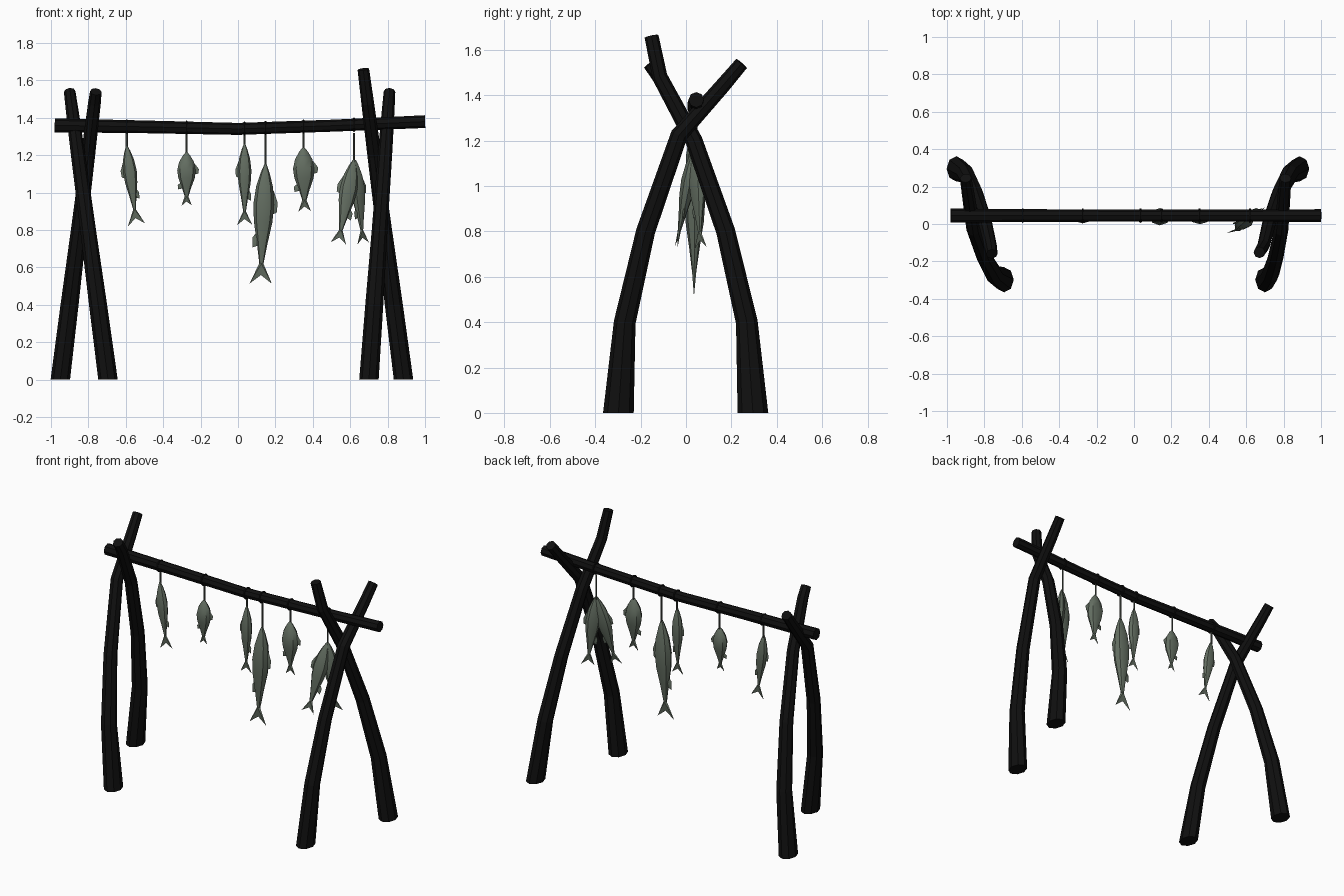
import bpy, bmesh, math
from mathutils import Vector

if "Cube" in bpy.data.objects:
    bpy.data.objects.remove(bpy.data.objects["Cube"])


def material(name, rgb):
    m = bpy.data.materials.new(name)
    m.use_nodes = True
    m.diffuse_color = (*rgb, 1)
    bsdf = m.node_tree.nodes["Principled BSDF"]
    bsdf.inputs["Base Color"].default_value = (*rgb, 1)
    bsdf.inputs["Roughness"].default_value = 0.9
    return m


WOOD = material("charred wood", (0.005, 0.005, 0.005))
FISH = material("dried fish", (0.125, 0.155, 0.12))
CORD = material("cord", (0.07, 0.08, 0.065))


def finish(name, bm, mat, smooth=None):
    bmesh.ops.recalc_face_normals(bm, faces=bm.faces)
    mesh = bpy.data.meshes.new(name)
    bm.to_mesh(mesh)
    bm.free()
    mesh.materials.append(mat)
    ob = bpy.data.objects.new(name, mesh)
    bpy.context.collection.objects.link(ob)
    if smooth:
        bpy.ops.object.select_all(action="DESELECT")
        ob.select_set(True)
        bpy.context.view_layer.objects.active = ob
        bpy.ops.object.shade_smooth_by_angle(angle=math.radians(smooth))
    return ob


def loft(bm, rings, sides=8):
    """Skin elliptical rings given as (centre, half axis u, half axis v)."""
    loops = []
    for c, u, v in rings:
        loops.append([bm.verts.new(c + u * math.cos(a) + v * math.sin(a))
                      for a in (math.tau * i / sides for i in range(sides))])
    for lo, hi in zip(loops, loops[1:]):
        for i in range(sides):
            j = (i + 1) % sides
            bm.faces.new((lo[i], lo[j], hi[j], hi[i]))
    bm.faces.new(loops[0][::-1])
    bm.faces.new(loops[-1])


def log(name, points, radii, side, flat_base=False):
    """Bent log along points; side is a reference direction across it."""
    pts = [Vector(p) for p in points]
    bm = bmesh.new()
    rings = []
    for i, (p, r) in enumerate(zip(pts, radii)):
        t = (pts[min(i + 1, len(pts) - 1)] - pts[max(i - 1, 0)]).normalized()
        stretch = 1
        if flat_base and i == 0:
            t, stretch = Vector((0, 0, 1)), 1.3
        u = (side - t * side.dot(t)).normalized()
        rings.append((p, u * r, t.cross(u) * r * stretch))
    loft(bm, rings)
    return finish(name, bm, WOOD)


# Four crossed poles: profile is (y, z), x runs straight from base to top
back_profile = [(0.295, 0), (0.268, 0.4), (0.175, 0.8), (0.035, 1.2), (-0.115, 1.48)]
front_profile = [(-0.298, 0), (-0.27, 0.4), (-0.178, 0.8), (-0.03, 1.225), (0.16, 1.44)]
pole_radii = [0.052, 0.048, 0.042, 0.038, 0.034, 0.031]
poles = [
    ("right_back_pole", back_profile, -0.95, -0.76, (-0.16, 1.54)),
    ("right_front_pole", front_profile, -0.695, -0.90, (0.245, 1.54)),
    ("left_back_pole", back_profile, 0.885, 0.67, (-0.152, 1.66)),
    ("left_front_pole", front_profile, 0.70, 0.81, (0.245, 1.54)),
]
for name, profile, x0, x1, top in poles:
    path = profile + [top]
    log(name, [(x0 + (x1 - x0) * z / top[1], y, z) for y, z in path],
        pole_radii, Vector((1, 0, 0)), True)

# Sagging cross beam
BEAM_Y = 0.045
beam = [(-0.98, 1.36), (-0.5, 1.352), (0, 1.341), (0.5, 1.358), (1, 1.38)]
log("cross_beam", [(x, BEAM_Y, z) for x, z in beam],
    [0.037, 0.034, 0.032, 0.032, 0.034], Vector((0, 1, 0)))


def fish(name, mouth, neck, width, thick, tail, turn=0, fin_side=1):
    """Spindle body from mouth to tail neck, forked tail, back and belly fins."""
    mouth, neck = Vector(mouth), Vector(neck)
    span = neck - mouth
    d = span.normalized()
    w = Vector((math.cos(turn), math.sin(turn), 0))
    w = (w - d * w.dot(d)).normalized()
    n = d.cross(w)
    bm = bmesh.new()
    profile = [(0, 0.12), (0.08, 0.42), (0.22, 0.8), (0.4, 1), (0.58, 0.88),
               (0.8, 0.5), (1, 0.2)]
    loft(bm, [(mouth + span * t, w * width * s, n * thick * s) for t, s in profile])

    def wedge(outline, mid, depth):
        # thin two-sided fan, thickest at mid and closing on the outline
        rim = [bm.verts.new(p) for p in outline]
        for sign in (1, -1):
            c = bm.verts.new(mid + n * depth * sign)
            for a, b in zip(rim, rim[1:]):
                bm.faces.new((c, a, b))

    root = w * width * 0.2
    wedge([neck - root, neck + d * tail - w * tail * 0.55,
           neck + d * tail * 0.55, neck + d * tail * 0.95 + w * tail * 0.55,
           neck + root], neck, thick * 0.2)

    for side, a, b, tip, reach in ((fin_side, 0.25, 0.5, 0.48, 1.32),
                                   (-fin_side, 0.66, 0.82, 0.84, 0.95)):
        edge = w * width * side
        base = 0.85 if a < 0.5 else 0.45
        wedge([mouth + span * a + edge * base, mouth + span * (tip - 0.1) + edge * reach,
               mouth + span * tip + edge * reach * 0.95, mouth + span * b + edge * base],
              mouth + span * (a + b) / 2 + edge * base * 0.8, thick * 0.2)
    finish(name, bm, FISH, 40)


def cord(name, x, z_end):
    """Hanging cord with a loop round the beam."""
    bm = bmesh.new()
    u, v = Vector((0.006, 0, 0)), Vector((0, 0.006, 0))
    loft(bm, [(Vector((x, BEAM_Y, z)), u, v) for z in (z_end - 0.015, 1.32)], 6)
    finish(name, bm, CORD)
    for (xa, za), (xb, zb) in zip(beam, beam[1:]):
        if xa <= x < xb:
            zc = za + (zb - za) * (x - xa) / (xb - xa)
    bpy.ops.mesh.primitive_torus_add(
        major_segments=12, minor_segments=6, major_radius=0.034, minor_radius=0.005,
        location=(x, BEAM_Y, zc), rotation=(0, math.pi / 2, 0))
    loop = bpy.context.object
    loop.name = name + "_loop"
    loop.data.materials.append(WOOD)


# Fish: mouth (x, z), tail neck (x, y, z), half width, half thickness, tail, turn, fin side
Y = 0.036
catch = [
    ((-0.595, 1.25), (-0.553, Y, 0.91), 0.037, 0.028, 0.085, 0, -1),
    ((-0.275, 1.215), (-0.275, Y, 0.98), 0.05, 0.036, 0.05, 0, 1),
    ((0.035, 1.26), (0.035, Y, 0.90), 0.037, 0.03, 0.075, 0, -1),
    ((0.147, 1.15), (0.125, Y, 0.62), 0.056, 0.046, 0.11, 0, 1),
    ((0.35, 1.24), (0.355, Y, 0.96), 0.058, 0.04, 0.062, 0, 1),
    ((0.62, 1.175), (0.55, -0.03, 0.80), 0.048, 0.034, 0.075, 0.15, -1),
    ((0.626, 1.175), (0.662, 0.06, 0.80), 0.044, 0.03, 0.075, 0.7, 1),
]
for i, ((x, z), neck, width, thick, tail, turn, fin_side) in enumerate(catch, 1):
    fish(f"hanging_fish_{i}", (x, BEAM_Y - 0.004, z), neck, width, thick, tail, turn, fin_side)
    if i < len(catch):
        cord(f"cord_{i}", x, z)
